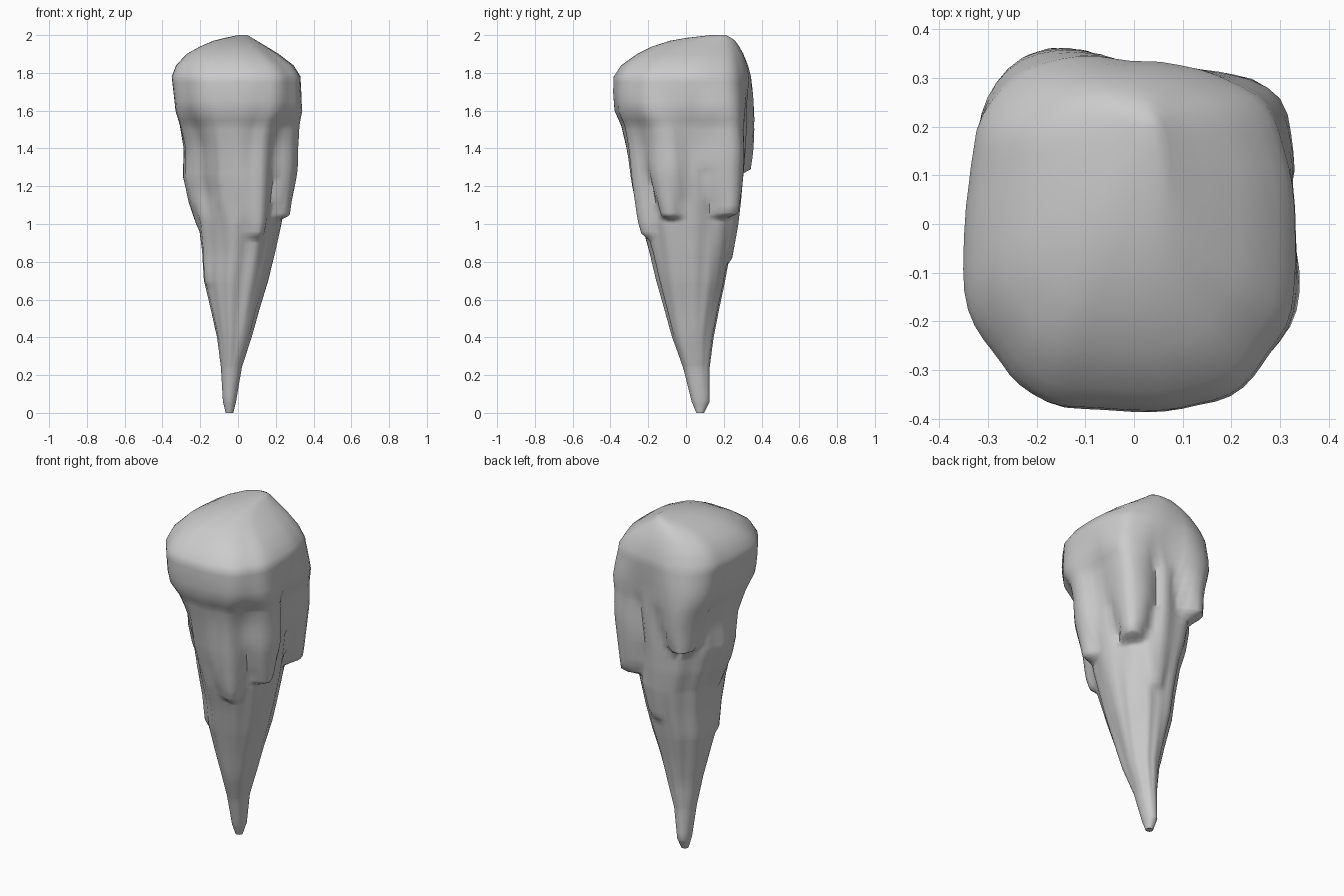
import bpy, bmesh, math
from mathutils import Vector, noise

if "Cube" in bpy.data.objects:
    bpy.data.objects.remove(bpy.data.objects["Cube"])

SIDES = 60

# Tapering body profile: z, left, right, front, back extents
BODY = [
    (0.00, -.065, -.025, .055, .095), (0.06, -.08, -.01, .03, .125),
    (0.24, -.09, .02, -.015, .125), (0.40, -.11, .07, -.07, .145),
    (0.55, -.145, .11, -.11, .175), (0.70, -.18, .155, -.15, .21),
    (0.85, -.19, .19, -.185, .24), (1.00, -.21, .22, -.23, .27),
    (1.12, -.25, .24, -.255, .285), (1.25, -.28, .26, -.285, .295),
    (1.40, -.28, .275, -.315, .305), (1.52, -.305, .30, -.345, .31),
    (1.60, -.33, .33, -.38, .315), (1.70, -.34, .335, -.388, .325),
    (1.78, -.348, .333, -.385, .33), (1.84, -.325, .295, -.345, .32),
    (1.90, -.27, .215, -.26, .30), (1.94, -.20, .15, -.18, .28),
    (1.97, -.13, .10, -.085, .26), (1.985, -.07, .075, .0, .24),
    (2.00, .0, .05, .13, .21),
]

# Drips running down the body: angle, bottom z, top z, half width (rad), height
DRIPS = [
    (-24, 1.01, 1.75, .40, .065),   # right
    (45, 1.02, 1.85, .46, .095),    # back right
    (121, 1.25, 1.97, .48, .085),   # back left
    (-68, 0.91, 1.50, .42, .035),   # front right
    (185, 0.96, 1.60, .40, .015),   # left
    (212, 0.66, 1.10, .35, .012),   # lower left
    (80, 0.78, 1.30, .40, .020),    # lower back
    (225, 0.98, 1.66, .50, -.035),  # hollow at front left
]


def smooth(x):
    x = max(0.0, min(1.0, x))
    return x * x * (3 - 2 * x)


def profile(z):
    """Interpolated body extents at a height."""
    for a, b in zip(BODY, BODY[1:]):
        if z <= b[0]:
            f = (z - a[0]) / (b[0] - a[0])
            return [p + (q - p) * f for p, q in zip(a[1:], b[1:])]
    return BODY[-1][1:]


def drip_height(angle, z):
    """How far the drips push the surface out at this angle and height."""
    total = 0.0
    for deg, bottom, top, width, height in DRIPS:
        up = z - bottom
        if up <= 0 or z >= top:
            continue
        da = (angle - math.radians(deg) + math.pi) % math.tau - math.pi
        w = width * min(1, .3 + .7 * math.sqrt(up / .3))   # rounded tongue
        if abs(da) < w:
            side = (1 - (da / w) ** 2) ** .8
            lip = smooth(up / (.04 if height > 0 else .2))
            total += height * side * lip * smooth((top - z) / .5)
    return total


def ring(z):
    x0, x1, y0, y1 = profile(z)
    cx, cy, rx, ry = (x0 + x1) / 2, (y0 + y1) / 2, (x1 - x0) / 2, (y1 - y0) / 2
    crown = smooth((z - 1.45) / .2)
    power = .96 - .2 * crown            # round below, squarer at the crown
    flute = (.06 - .04 * crown) * smooth(z / .5) * smooth((1.99 - z) / .1)
    pts = []
    for i in range(SIDES):
        t = math.tau * i / SIDES
        c, s = math.cos(t), math.sin(t)
        px = rx * math.copysign(abs(c) ** power, c)
        py = ry * math.copysign(abs(s) ** power, s)
        r, a = math.hypot(px, py), math.atan2(py, px)
        # vertical flutes, then the drips on top
        r *= 1 + flute * (1.3 * noise.noise(Vector((c * 3.2, s * 3.2, z * 1.5 + 7)))
                          + .3 * math.sin(7 * t + 1.5 * z))
        r += drip_height(a, z)
        pts.append((cx + r * math.cos(a), cy + r * math.sin(a), z))
    return pts


# Ring heights: even steps plus the profile's own heights and the drip bottoms
heights = {round(.05 * i, 3) for i in range(37)} | {b[0] for b in BODY}
heights |= {round(d[1] + k, 3) for d in DRIPS for k in (0, .02, .04)}

bm = bmesh.new()
loops = [[bm.verts.new(p) for p in ring(z)] for z in sorted(heights)]
for lo, hi in zip(loops, loops[1:]):
    for i in range(SIDES):
        j = (i + 1) % SIDES
        bm.faces.new((lo[i], lo[j], hi[j], hi[i]))
bm.faces.new(loops[0][::-1])
bm.faces.new(loops[-1])
me = bpy.data.meshes.new("stalactite")
bm.to_mesh(me)
bm.free()
ob = bpy.data.objects.new("stalactite", me)
bpy.context.collection.objects.link(ob)
ob.select_set(True)
bpy.context.view_layer.objects.active = ob
bpy.ops.object.shade_smooth_by_angle(angle=math.radians(50))
